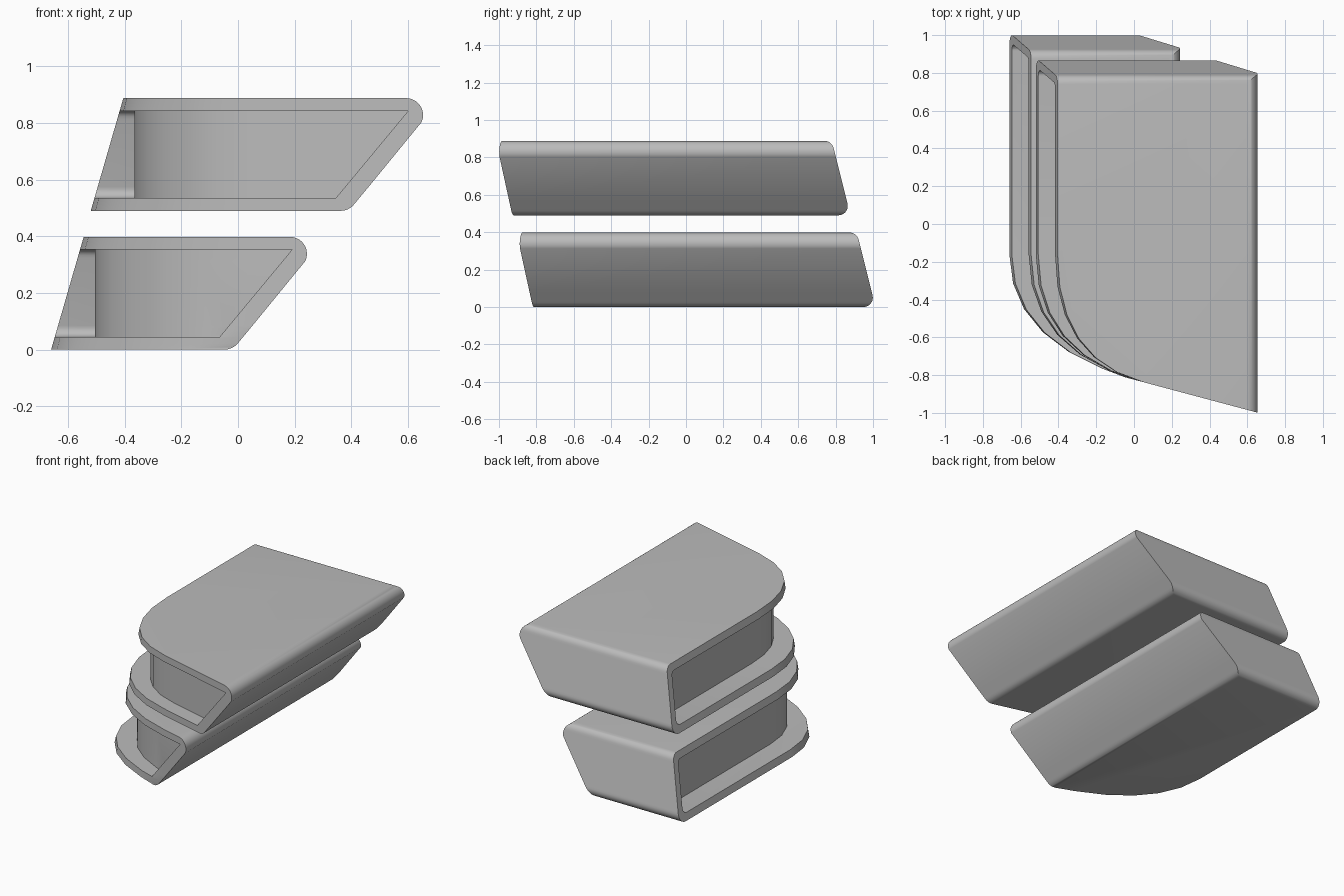
import bpy, bmesh
from math import sqrt, cos, pi

if "Cube" in bpy.data.objects:
    bpy.data.objects.remove(bpy.data.objects["Cube"])

H = 0.398      # height of one tier
WALL = 0.045   # shell thickness

grey = bpy.data.materials.new("plain_grey")
grey.use_nodes = True
grey.diffuse_color = (0.5, 0.5, 0.5, 1)
grey.node_tree.nodes["Principled BSDF"].inputs["Base Color"].default_value = (0.5, 0.5, 0.5, 1)


def rounded_edge(h, base, slope, r, lo, hi):
    """Position of a sloped side at height h, rounded at its top and bottom."""
    q = sqrt(1 + slope * slope)
    for centre, beyond in ((hi - r, 1), (lo + r, -1)):
        tangent = centre - r * slope / q
        if (h - tangent) * beyond > 0:
            c = base + slope * centre - r * q
            return c + sqrt(max(0, r * r - (h - centre) ** 2))
    return base + slope * h


def heights(lo, hi, r=0.085, n=10):
    """Levels packed towards both ends, where the sides are rounded."""
    ends = [r * (1 - cos(pi / 2 * i / n)) for i in range(n + 1)]
    return [lo + e for e in ends] + [hi - e for e in reversed(ends)]


def front_curve(left, right, depth=0.0, n=6):
    """Plan curve from the straight left side round to the slanting front."""
    def line(x):
        return -0.824 - 0.267 * x + depth
    a, b, c = (left, -0.16), (left, line(left)), (0.05, line(0.05))
    pts = []
    for i in range(n + 1):
        t = i / n
        pts.append(tuple((1 - t) ** 2 * a[k] + 2 * t * (1 - t) * b[k] + t * t * c[k]
                         for k in (0, 1)))
    if right < c[0]:   # a short tier ends part way along the curve
        pts = [p for p in pts if p[0] < right - 0.01]
    return pts + [(right, line(right))]


def loft(name, rings):
    bm = bmesh.new()
    loops = [[bm.verts.new(p) for p in ring] for ring in rings]
    count = len(loops[0])
    for low, high in zip(loops, loops[1:]):
        for i in range(count):
            j = (i + 1) % count
            bm.faces.new((low[i], low[j], high[j], high[i]))
    bm.faces.new(loops[0][::-1])
    bm.faces.new(loops[-1])
    bmesh.ops.recalc_face_normals(bm, faces=bm.faces)
    mesh = bpy.data.meshes.new(name)
    bm.to_mesh(mesh)
    bm.free()
    mesh.materials.append(grey)
    ob = bpy.data.objects.new(name, mesh)
    bpy.context.collection.objects.link(ob)
    return ob


def tier(name, z0, left, right, back):
    # Solid body with leaning left, right and back sides
    rings = []
    for h in heights(0, H):
        l = left + 0.289 * h
        r = rounded_edge(h, right, 0.83, 0.06, 0, H)
        b = rounded_edge(h, back, -0.25, 0.05, 0, H)
        # keep the same point count on every level
        plan = front_curve(l, max(r, 0.06))
        if r < 0.06:
            plan = [(min(x, r), y if x <= r else -0.824 - 0.267 * r) for x, y in plan]
            plan = [(x - 0.0004 * (len(plan) - 1 - i) if x >= r else x, y)
                    for i, (x, y) in enumerate(plan)]
        rings.append([(x, y, z0 + h) for x, y in plan + [(r, b), (l, b)]])
    body = loft(name, rings)

    # Recess open along the left and front, with an upright curved inner wall
    rings = []
    lo, hi = WALL, H - WALL
    far = -2
    for h in heights(lo, hi, 0.04, 6):
        r = right - 0.083 + 0.83 * h
        b = rounded_edge(h, back - 0.046, -0.25, 0.03, lo, hi)
        depth = 0.1
        plan = front_curve(left + 0.155, max(r, 0.06), depth)
        if r < 0.06:
            plan = [(min(x, r), y if x <= r else -0.824 - 0.267 * r + depth) for x, y in plan]
            plan = [(x - 0.0004 * (len(plan) - 1 - i) if x >= r else x, y)
                    for i, (x, y) in enumerate(plan)]
        plan = [(left + 0.155, b)] + plan + [(r, far), (far, far), (far, b)]
        rings.append([(x, y, z0 + h) for x, y in plan])
    cutter = loft(name + "_cutter", rings)

    cut = body.modifiers.new("recess", 'BOOLEAN')
    cut.operation = 'DIFFERENCE'
    cut.solver = 'EXACT'
    cut.object = cutter
    bpy.ops.object.select_all(action='DESELECT')
    body.select_set(True)
    bpy.context.view_layer.objects.active = body
    bpy.ops.object.modifier_apply(modifier=cut.name)
    bpy.data.objects.remove(cutter)
    bpy.ops.object.shade_smooth_by_angle(angle=pi / 6)


tier("lower_tier", 0.0, -0.66, -0.019, 1.013)
tier("upper_tier", 0.49, -0.52, 0.391, 0.879)
